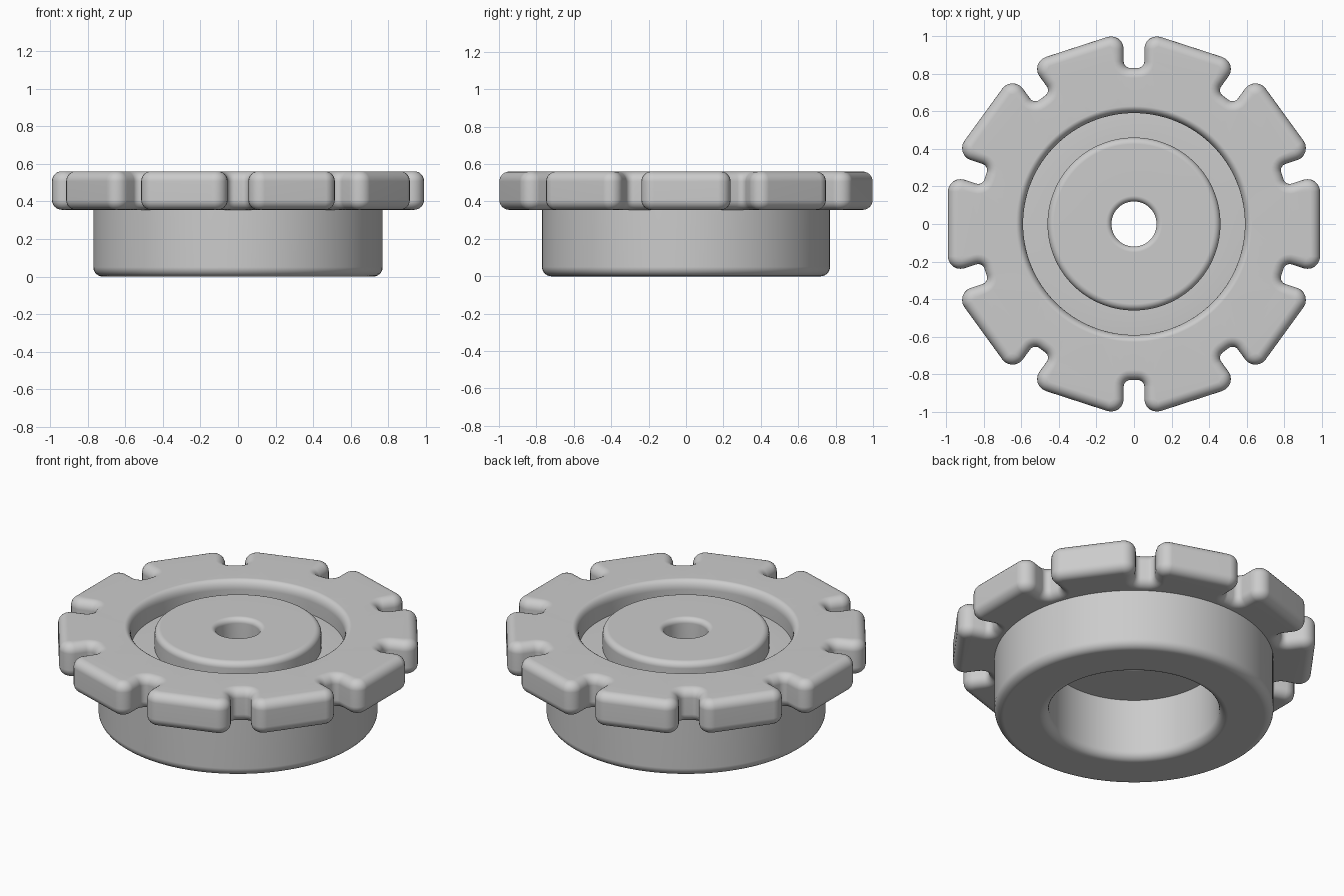
import bpy, bmesh, math
from mathutils import Vector

cube = bpy.data.objects.get("Cube")
if cube:
    bpy.data.objects.remove(cube, do_unlink=True)

grey = bpy.data.materials.new("plain_grey")
grey.use_nodes = True
colour = (0.6, 0.6, 0.6, 1)
grey.diffuse_color = colour
grey.node_tree.nodes["Principled BSDF"].inputs["Base Color"].default_value = colour


def rounded(corners, steps=6):
    """Closed polygon of (point, radius) with every corner turned into an arc."""
    out = []
    for i, (p, r) in enumerate(corners):
        p = Vector(p)
        if r <= 0:
            out.append(p)
            continue
        a = (Vector(corners[i - 1][0]) - p).normalized()
        b = (Vector(corners[(i + 1) % len(corners)][0]) - p).normalized()
        half = a.angle(b) / 2
        middle = (a + b).normalized()
        centre = p + middle * r / math.sin(half)
        start = p + a * r / math.tan(half) - centre
        end = p + b * r / math.tan(half) - centre
        first = math.atan2(start.y, start.x)
        turn = math.atan2(start.x * end.y - start.y * end.x, start.dot(end))
        for k in range(steps + 1):
            t = first + turn * k / steps
            out.append(centre + r * Vector((math.cos(t), math.sin(t))))
    return out


def strip(bm, loop_a, loop_b):
    n = len(loop_a)
    for i in range(n):
        j = (i + 1) % n
        bm.faces.new((loop_a[i], loop_a[j], loop_b[j], loop_b[i]))


def finish(bm, name):
    bmesh.ops.recalc_face_normals(bm, faces=bm.faces)
    mesh = bpy.data.meshes.new(name)
    bm.to_mesh(mesh)
    bm.free()
    mesh.materials.append(grey)
    obj = bpy.data.objects.new(name, mesh)
    bpy.context.collection.objects.link(obj)
    bpy.ops.object.select_all(action='DESELECT')
    obj.select_set(True)
    bpy.context.view_layer.objects.active = obj
    bpy.ops.object.shade_smooth_by_angle(angle=math.radians(35))
    weighted = obj.modifiers.new("weighted_normals", 'WEIGHTED_NORMAL')
    weighted.keep_sharp = True


def lathe(name, corners, segments=128):
    bm = bmesh.new()
    rings = []
    for k in range(segments):
        t = math.tau * k / segments
        rings.append([bm.verts.new((p.x * math.cos(t), p.x * math.sin(t), p.y))
                      for p in rounded(corners)])
    for k in range(segments):
        strip(bm, rings[k], rings[(k + 1) % segments])
    finish(bm, name)


# Drum with hollow underside, raised hub and central hole
lathe("drum_and_hub", [
    ((0.77, 0.0), 0.05),
    ((0.77, 0.40), 0),
    ((0.70, 0.43), 0),
    ((0.46, 0.43), 0),
    ((0.46, 0.55), 0.035),
    ((0.12, 0.55), 0.03),
    ((0.12, 0.37), 0.03),
    ((0.47, 0.37), 0),
    ((0.47, 0.0), 0.05),
])

# Ten-lobed flange: decagon with a slot at every corner
LOBES, APOTHEM, SLOT_HALF, SLOT_FLOOR = 10, 0.99, 0.055, 0.83
LOW, HIGH, EDGE, HOLE = 0.355, 0.56, 0.053, 0.59


def flange_outline(inset):
    half = math.pi / LOBES
    w = SLOT_HALF + inset
    tip = (APOTHEM - inset - w * math.sin(half)) / math.cos(half)
    floor = SLOT_FLOOR - inset
    corners = []
    for k in range(LOBES):
        t = half + k * 2 * half
        u = Vector((math.cos(t), math.sin(t)))
        v = Vector((-u.y, u.x))
        corners += [(u * tip - v * w, 0.067 - inset),
                    (u * floor - v * w, 0.035 + inset),
                    (u * floor + v * w, 0.035 + inset),
                    (u * tip + v * w, 0.067 - inset)]
    return rounded(corners)


def circle(inset, n=128):
    r = HOLE + inset * 0.7
    return [Vector((r * math.cos(math.tau * k / n), r * math.sin(math.tau * k / n)))
            for k in range(n)]


# Inset and height of each level of the rounded edge
arc = [math.pi / 2 * k / 6 for k in range(7)]
levels = [(EDGE * (1 - math.sin(a)), LOW + EDGE * (1 - math.cos(a))) for a in arc]
levels += [(i, LOW + HIGH - z) for i, z in reversed(levels)]

bm = bmesh.new()
walls = []
for outline in (flange_outline, circle):
    loops = [[bm.verts.new((p.x, p.y, z)) for p in outline(i)] for i, z in levels]
    for a, b in zip(loops, loops[1:]):
        strip(bm, a, b)
    walls.append(loops)
for end in (0, -1):
    edges = []
    for loops in walls:
        ring = loops[end]
        edges += [bm.edges.get((ring[i - 1], ring[i])) for i in range(len(ring))]
    bmesh.ops.triangle_fill(bm, edges=edges, use_beauty=True)
finish(bm, "lobed_flange")
